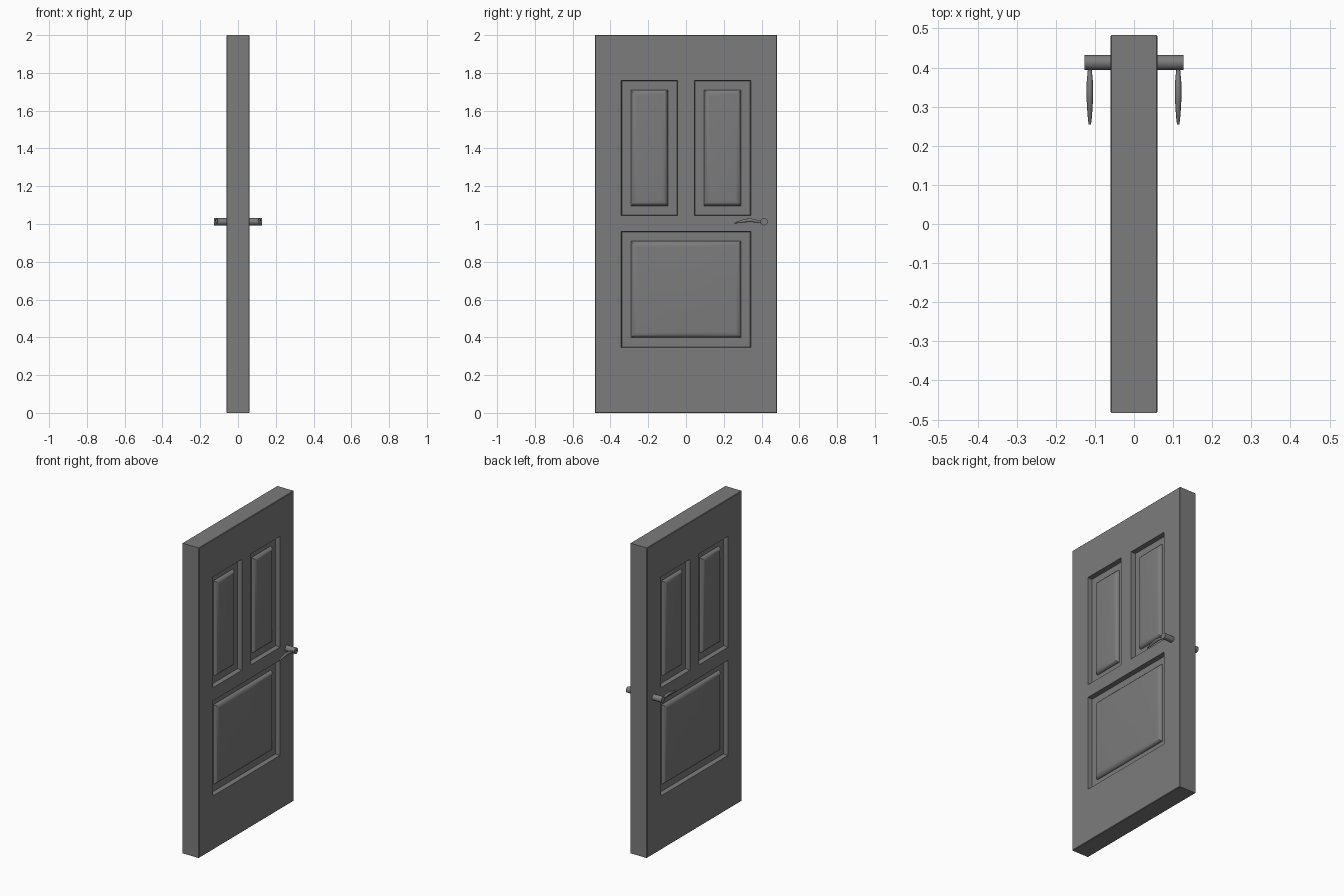
import bpy, bmesh, math
from mathutils import Vector

if "Cube" in bpy.data.objects:
    bpy.data.objects.remove(bpy.data.objects["Cube"])

HX, HY, H = 0.06, 0.483, 2.0

grey = bpy.data.materials.new("dark_grey")
grey.diffuse_color = (0.2, 0.2, 0.2, 1)
grey.use_nodes = True
grey.node_tree.nodes["Principled BSDF"].inputs["Base Color"].default_value = grey.diffuse_color


def shade(ob):
    ob.data.materials.append(grey)
    bpy.ops.object.select_all(action='DESELECT')
    ob.select_set(True)
    bpy.context.view_layer.objects.active = ob
    bpy.ops.object.shade_smooth_by_angle(angle=math.radians(30))


def finish(name, bm):
    """Turn a one-sided bmesh into an object mirrored across x = 0."""
    me = bpy.data.meshes.new(name)
    bm.to_mesh(me)
    bm.free()
    ob = bpy.data.objects.new(name, me)
    bpy.context.collection.objects.link(ob)
    ob.modifiers.new("mirror", 'MIRROR').use_axis = (True, False, False)
    shade(ob)


# Door slab: half thickness, mirrored in x
ys = [-HY, -0.343, -0.045, 0.045, 0.343, HY]
zs = [0, 0.347, 0.96, 1.045, 1.76, H]
bm = bmesh.new()
v = [[bm.verts.new((HX, y, z)) for z in zs] for y in ys]
cell = {}
for i in range(5):
    for j in range(5):
        cell[i, j] = bm.faces.new((v[i][j], v[i + 1][j], v[i + 1][j + 1], v[i][j + 1]))
uppers = [cell[1, 3], cell[3, 3]]
lower = bmesh.ops.dissolve_faces(bm, faces=[cell[1, 1], cell[2, 1], cell[3, 1]])['region'][0]
panels = uppers + [lower]

# Rim of the slab down to the mirror plane
rim = [e for e in bm.edges if e.is_boundary]
ext = bmesh.ops.extrude_edge_only(bm, edges=rim)['geom']
for g in ext:
    if isinstance(g, bmesh.types.BMVert):
        g.co.x = 0


def inset(t, d):
    bmesh.ops.inset_individual(bm, faces=panels, thickness=t, depth=d, use_even_offset=True)


# Recessed panels with a raised, rounded field
inset(0.003, -0.03)
inset(0.048, 0)
R, RISE, N = 0.03, 0.023, 6
for k in range(N):
    a, b = (math.pi / 2 * q / N for q in (k, k + 1))
    inset(R * (math.cos(a) - math.cos(b)), RISE * (math.sin(b) - math.sin(a)))

# Small chamfer round the slab
bmesh.ops.recalc_face_normals(bm, faces=bm.faces)
if max(bm.faces, key=lambda f: f.calc_center_median().x).normal.x < 0:
    bmesh.ops.reverse_faces(bm, faces=bm.faces)
bmesh.ops.bevel(bm, geom=rim, offset=0.003, segments=1, affect='EDGES')
finish("door_slab", bm)

# Handle spindle through the door
bpy.ops.mesh.primitive_cylinder_add(vertices=32, radius=0.019, depth=0.252,
                                    location=(0, 0.413, 1.012),
                                    rotation=(0, math.pi / 2, 0))
spindle = bpy.context.object
spindle.name = "handle_spindle"
shade(spindle)

# Curved levers: (y, z, half width in x, half height in z)
sections = [(0.405, 1.009, 0.004, 0.006), (0.385, 1.012, 0.006, 0.007),
            (0.365, 1.017, 0.0078, 0.0085), (0.34, 1.020, 0.0085, 0.0095),
            (0.315, 1.018, 0.008, 0.009), (0.29, 1.013, 0.0065, 0.007),
            (0.27, 1.008, 0.005, 0.0045), (0.255, 1.004, 0.003, 0.002)]
bm = bmesh.new()
S = 16
rings = []
for y, z, a, b in sections:
    rings.append([bm.verts.new(Vector((0.113 + a * math.cos(2 * math.pi * k / S), y,
                                       z + b * math.sin(2 * math.pi * k / S))))
                  for k in range(S)])
for p, q in zip(rings, rings[1:]):
    for k in range(S):
        bm.faces.new((p[k], p[(k + 1) % S], q[(k + 1) % S], q[k]))
bm.faces.new(rings[0])
bm.faces.new(rings[-1])
bmesh.ops.recalc_face_normals(bm, faces=bm.faces)
finish("handle_levers", bm)
